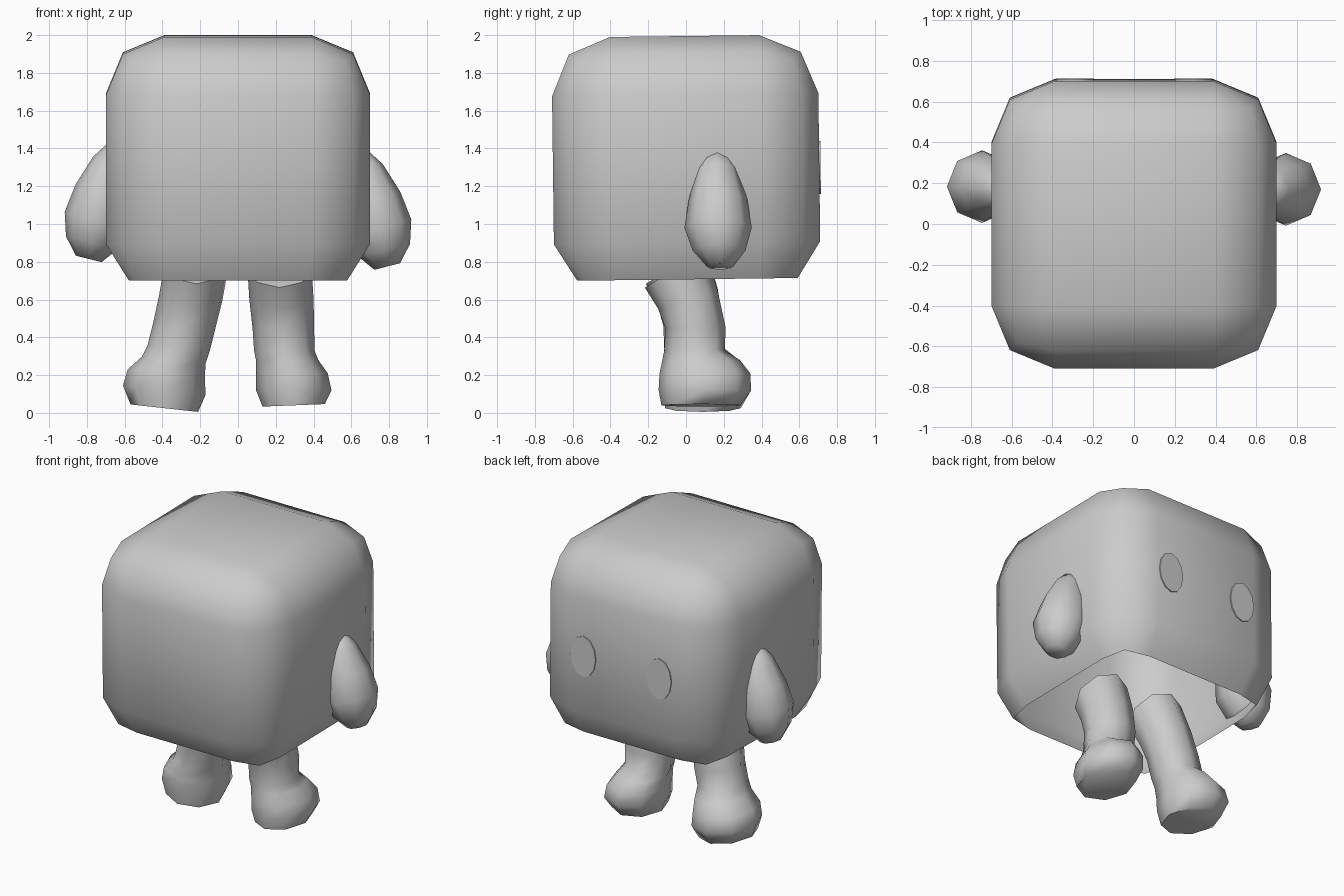
import bpy, bmesh, math
from mathutils import Matrix, Vector

if "Cube" in bpy.data.objects:
    bpy.data.objects.remove(bpy.data.objects["Cube"], do_unlink=True)

grey = bpy.data.materials.new("plain grey")
grey.use_nodes = True
colour = (0.6, 0.6, 0.6, 1)
grey.diffuse_color = colour
grey.node_tree.nodes["Principled BSDF"].inputs["Base Color"].default_value = colour


def finish(name, bm):
    """Turn a bmesh into a smooth, coloured object."""
    mesh = bpy.data.meshes.new(name)
    bm.to_mesh(mesh)
    bm.free()
    mesh.materials.append(grey)
    obj = bpy.data.objects.new(name, mesh)
    bpy.context.collection.objects.link(obj)
    bpy.ops.object.select_all(action='DESELECT')
    obj.select_set(True)
    bpy.context.view_layer.objects.active = obj
    bpy.ops.object.shade_smooth_by_angle(angle=math.radians(65))
    return obj


def loft(name, rings, sides=8):
    """Skin rings given as (x, y, z, x radius, y radius, pitch, roll)."""
    bm = bmesh.new()
    loops = []
    for x, y, z, rx, ry, pitch, roll in rings:
        turn = Matrix.Rotation(pitch, 3, 'X') @ Matrix.Rotation(roll, 3, 'Y')
        loop = []
        for i in range(sides):
            a = math.tau * i / sides
            p = turn @ Vector((rx * math.cos(a), ry * math.sin(a), 0))
            loop.append(bm.verts.new(p + Vector((x, y, z))))
        loops.append(loop)
    for low, high in zip(loops, loops[1:]):
        for i in range(sides):
            j = (i + 1) % sides
            bm.faces.new((low[i], low[j], high[j], high[i]))
    bm.faces.new(loops[0][::-1])
    bm.faces.new(loops[-1])
    bmesh.ops.recalc_face_normals(bm, faces=bm.faces)
    return finish(name, bm)


# Body: rounded box shell, open underneath and leaning very slightly
LEAN = 0.0125
bottom, top = 0.59, 1.995
bm = bmesh.new()
bmesh.ops.create_cube(bm, size=1)
for v in bm.verts:
    v.co = (v.co.x * 1.4, v.co.y * 1.41, top if v.co.z > 0 else bottom)
bmesh.ops.bevel(bm, geom=bm.edges[:], offset=0.31, offset_type='OFFSET',
                segments=2, profile=0.5, affect='EDGES')
bmesh.ops.delete(bm, geom=[v for v in bm.verts if v.co.z < 0.63], context='VERTS')
for v in bm.verts:
    if v.co.z < 0.8:
        v.co = (v.co.x * 0.95, v.co.y * 0.95, 0.707)
bmesh.ops.rotate(bm, verts=bm.verts, cent=(0, 0, 1.35),
                 matrix=Matrix.Rotation(LEAN, 3, 'X'))
finish("body", bm)

# Eyes: thin oval plates on the face
for side, x in (("left", 0.29), ("right", -0.29)):
    bm = bmesh.new()
    bmesh.ops.create_cone(bm, cap_ends=True, segments=12,
                          radius1=1, radius2=1, depth=0.009)
    bmesh.ops.scale(bm, vec=(0.095, 0.14, 1), verts=bm.verts)
    place = Matrix.Translation((x, 0.708, 1.3)) @ Matrix.Rotation(math.pi / 2 + LEAN, 4, 'X')
    bmesh.ops.transform(bm, matrix=place, verts=bm.verts)
    finish(side + "_eye", bm)

# Arms: drooping egg shapes, the right one held a little higher
arm = [(0.79, 0.18, 0.775, 0.07), (0.775, 0.175, 0.86, 0.14),
       (0.745, 0.17, 0.98, 0.178), (0.71, 0.17, 1.13, 0.155),
       (0.66, 0.165, 1.29, 0.11), (0.64, 0.165, 1.37, 0.055)]
for side, s, lift in (("left", 1, 0), ("right", -1, 0.04)):
    loft(side + "_arm", [(s * x, y + lift / 3, z + lift, r, r, 0, -0.25 * s)
                         for x, y, z, r in arm])

# Legs: foot and bent leg in one skin, tops tipped back inside the body
loft("left_leg", [
    (0.295, 0.08, 0.04, 0.165, 0.21, 0, -0.04),
    (0.295, 0.10, 0.12, 0.20, 0.245, 0, 0),
    (0.285, 0.10, 0.21, 0.19, 0.24, 0, 0),
    (0.26, 0.08, 0.28, 0.165, 0.205, 0, 0),
    (0.245, 0.045, 0.33, 0.16, 0.16, 0, 0),
    (0.24, 0.05, 0.45, 0.163, 0.16, 0, 0),
    (0.23, 0.01, 0.60, 0.17, 0.165, 0.3, 0),
    (0.22, -0.06, 0.76, 0.17, 0.185, 0.55, 0)])
loft("right_leg", [
    (-0.39, 0.09, 0.025, 0.18, 0.20, 0, 0.11),
    (-0.39, 0.11, 0.12, 0.22, 0.235, 0, 0.11),
    (-0.38, 0.10, 0.21, 0.205, 0.23, 0, 0.1),
    (-0.34, 0.08, 0.28, 0.17, 0.20, 0, 0.1),
    (-0.315, 0.045, 0.34, 0.165, 0.16, 0, 0.1),
    (-0.285, 0.04, 0.46, 0.165, 0.16, 0, 0.1),
    (-0.25, 0.01, 0.61, 0.168, 0.165, 0.3, 0.1),
    (-0.22, -0.055, 0.78, 0.17, 0.185, 0.55, 0)])
